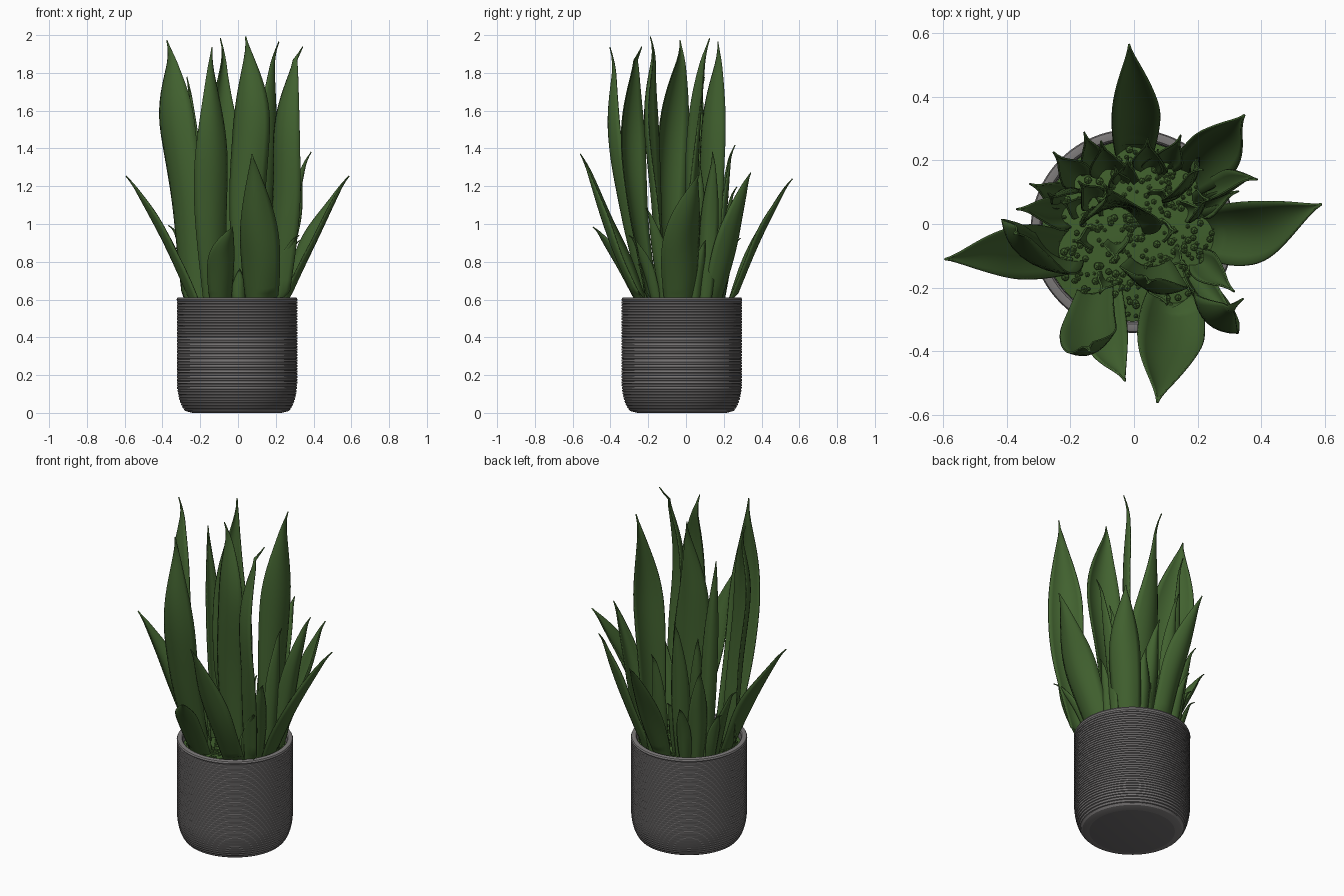
import bpy, bmesh, math, random
from mathutils import Vector

if "Cube" in bpy.data.objects:
    bpy.data.objects.remove(bpy.data.objects["Cube"])

random.seed(4)
CX, CY = -0.005, -0.022          # pot centre


def material(name, col):
    m = bpy.data.materials.new(name)
    m.diffuse_color = (*col, 1)
    m.use_nodes = True
    m.node_tree.nodes["Principled BSDF"].inputs["Base Color"].default_value = m.diffuse_color
    return m


GREY = material("stone grey", (0.2, 0.19, 0.19))
DARK = material("dark base grey", (0.15, 0.143, 0.148))
GREEN = material("leaf green", (0.054, 0.122, 0.029))
MOSS = material("moss green", (0.052, 0.118, 0.026))


def finish(bm, name, mat, angle=40):
    bmesh.ops.recalc_face_normals(bm, faces=bm.faces)
    me = bpy.data.meshes.new(name)
    bm.to_mesh(me)
    bm.free()
    for p in me.polygons:
        p.use_smooth = True
    me.set_sharp_from_angle(angle=math.radians(angle))
    me.materials.append(mat)
    ob = bpy.data.objects.new(name, me)
    bpy.context.collection.objects.link(ob)
    return ob


def lathe(name, profile, mat, seg=96):
    bm = bmesh.new()
    rings = []
    for r, z in profile:
        rings.append([bm.verts.new((CX + r * math.cos(2 * math.pi * i / seg),
                                    CY + r * math.sin(2 * math.pi * i / seg), z)) for i in range(seg)])
    for a, b in zip(rings, rings[1:]):
        for i in range(seg):
            j = (i + 1) % seg
            bm.faces.new((a[i], a[j], b[j], b[i]))
    bm.faces.new(rings[0])
    bm.faces.new(rings[-1])
    return finish(bm, name, mat, 25)


# Ribbed pot with rounded foot, plain rim and hollow top
def pot_radius(z):
    k = 0.17
    if z >= k:
        return 0.316
    return 0.248 + 0.068 * math.sqrt(max(0, 1 - ((k - z) / k) ** 2))


profile = [(0.235, 0.0)]
ribs, z0, z1 = 40, 0.008, 0.592
for i in range(ribs):
    for f, d in ((0.0, -0.002), (0.15, 0.003), (0.75, 0.003), (0.9, -0.002)):
        z = z0 + (z1 - z0) * (i + f) / ribs
        profile.append((pot_radius(z) + d, z))
profile += [(0.318, 0.594), (0.32, 0.6), (0.316, 0.609), (0.308, 0.612),
            (0.292, 0.611), (0.286, 0.604), (0.284, 0.54)]
pot = lathe("pot", profile, GREY)
pot.data.materials.append(DARK)
for p in pot.data.polygons:
    if p.center.z < 0.002:                       # underside
        p.material_index = 1

# Mossy ground cover: low dome with small lumps
lathe("moss_bed", [(0.284, 0.52), (0.284, 0.56), (0.2, 0.572), (0.1, 0.578), (0.02, 0.58)], MOSS, 48)
bm = bmesh.new()
for i in range(380):
    r, a = 0.272 * math.sqrt(random.random()), random.uniform(0, 2 * math.pi)
    s = random.uniform(0.006, 0.014)
    new = bmesh.ops.create_icosphere(bm, subdivisions=1, radius=s)["verts"]
    bmesh.ops.translate(bm, verts=new, vec=(CX + r * math.cos(a), CY + r * math.sin(a),
                                            0.578 - 0.04 * r + random.uniform(0, 0.006)))
finish(bm, "moss_lumps", MOSS)


def spline(pts, t):
    """Catmull-Rom curve through pts, t from 0 to 1."""
    p = [pts[0] * 2 - pts[1]] + pts + [pts[-1] * 2 - pts[-2]]
    s = min(t * (len(pts) - 1), len(pts) - 1.0001)
    i = int(s)
    f = s - i
    a, b, c, d = p[i:i + 4]
    return 0.5 * (2 * b + (c - a) * f + (2 * a - 5 * b + 4 * c - d) * f * f
                  + (3 * b - a - 3 * c + d) * f ** 3)


def leaf(name, pts, width, ang=None, peak=0.55, cup=0.22, twist=0, base=0.62, hook=0.02, sharp=1.1):
    """Blade along pts; ang is the compass direction of its width."""
    pts = [Vector(p) for p in pts]
    mid = pts[len(pts) // 2]
    out = Vector((mid.x - CX, mid.y - CY, 0))
    if ang is None:
        lean = pts[-1] - pts[0]
        ang = math.degrees(math.atan2(lean.y, lean.x)) + 90
    rows, cols = 30, 8
    phase = random.uniform(0, 6)
    bm = bmesh.new()
    grid = []
    for r in range(rows + 1):
        t = r / rows
        c = spline(pts, t)
        tan = (spline(pts, min(1, t + 0.02)) - spline(pts, max(0, t - 0.02))).normalized()
        a = math.radians(ang + twist * (t - 0.5))
        side = Vector((math.cos(a), math.sin(a), 0))
        side = (side - tan * side.dot(tan)).normalized()
        n = tan.cross(side)
        if n.dot(out) > 0:
            n = -n                                    # n points to the plant's middle
        if t < peak:
            w = base + (1 - base) * math.sin(t / peak * math.pi / 2)
        else:
            w = max(0.015, math.cos((t - peak) / (1 - peak) * math.pi / 2) ** sharp)
        h = w * width / 2
        c = c - n * hook * max(0, (t - 0.88) / 0.12) ** 2      # hooked tip
        row = []
        for k in range(cols + 1):
            u = 2 * k / cols - 1
            wave = 0.06 * u * math.sin(9 * t + phase)
            v = c + side * (u * h) + n * (h * (2 * cup * u * u - cup + wave))
            d = math.hypot(v.x - CX, v.y - CY)
            if v.z < 0.62 and d > 0.275:                       # stay inside the pot
                v.x, v.y = CX + (v.x - CX) * 0.275 / d, CY + (v.y - CY) * 0.275 / d
            row.append(bm.verts.new(v))
        grid.append(row)
    for a, b in zip(grid, grid[1:]):
        for k in range(cols):
            bm.faces.new((a[k], a[k + 1], b[k + 1], b[k]))
    ob = finish(bm, name, GREEN, 60)
    mod = ob.modifiers.new("thickness", "SOLIDIFY")
    mod.thickness = 0.006
    mod.offset = 0


# Tall upright leaves: path, width, width direction, twist, widest point
tall = [
    ([(0.05, -0.12, 0.54), (0.045, -0.16, 1.1), (0.07, -0.195, 1.6), (0.05, -0.16, 1.99)], 0.2, -10, -15, 0.58),
    ([(-0.12, -0.2, 0.54), (-0.14, -0.32, 1.05), (-0.135, -0.39, 1.5), (-0.15, -0.375, 1.935)], 0.18, 18, 10, 0.5),
    ([(0.2, -0.18, 0.54), (0.245, -0.27, 1.1), (0.25, -0.295, 1.55), (0.32, -0.255, 1.945)], 0.19, -38, -20, 0.55),
    ([(-0.23, -0.09, 0.54), (-0.275, -0.1, 1.08), (-0.343, -0.075, 1.58), (-0.355, -0.01, 1.97)], 0.24, -40, -10, 0.6),
    ([(-0.03, 0.03, 0.54), (-0.04, 0.03, 1.05), (-0.085, 0.055, 1.55), (-0.07, 0.105, 1.985)], 0.25, 10, 80, 0.3),
    ([(0.14, 0.1, 0.54), (0.15, 0.12, 1.1), (0.17, 0.14, 1.55), (0.19, 0.185, 1.965)], 0.17, 52, 15, 0.55),
]
for i, (p, w, a, tw, pk) in enumerate(tall):
    leaf(f"tall_leaf_{i + 1}", p, w, a, peak=pk, twist=tw, hook=0.03, sharp=1.3)

# Shorter leaves leaning outwards round the edge
outer = [
    ([(-0.21, -0.09, 0.54), (-0.38, -0.09, 0.92), (-0.585, -0.11, 1.26)], 0.17),
    ([(0.22, -0.03, 0.54), (0.39, -0.02, 0.92), (0.58, 0.06, 1.26)], 0.2),
    ([(0.0, 0.22, 0.54), (0.005, 0.375, 0.92), (-0.015, 0.555, 1.245)], 0.15),
    ([(0.125, -0.22, 0.54), (0.11, -0.385, 0.93), (0.075, -0.55, 1.375)], 0.21),
    ([(0.16, 0.14, 0.54), (0.27, 0.24, 0.95), (0.34, 0.335, 1.275)], 0.17),
    ([(-0.09, -0.22, 0.54), (-0.085, -0.37, 0.82), (-0.03, -0.485, 0.99)], 0.14),
]
for i, (p, w) in enumerate(outer):
    leaf(f"outer_leaf_{i + 1}", p, w, peak=0.42, cup=0.25, base=0.75, hook=0.01)

# Narrow middle leaves and young shoots: base x, y, then tip x, y, z, width, width direction
young = [
    (0.21, 0.09, 0.37, 0.15, 1.385, 0.11, 60), (-0.2, 0.1, -0.26, 0.08, 1.78, 0.085, 30),
    (-0.08, 0.16, -0.1, 0.24, 1.42, 0.11, 10), (-0.21, 0.02, -0.35, 0.05, 1.0, 0.10, 100),
    (-0.17, 0.14, -0.24, 0.21, 1.15, 0.10, 40), (0.06, 0.17, 0.04, 0.25, 1.2, 0.11, -10),
    (0.2, -0.11, 0.3, -0.2, 1.09, 0.10, 50), (-0.12, 0.18, -0.15, 0.27, 0.93, 0.08, 20),
    (0.1, 0.18, 0.14, 0.26, 0.98, 0.09, -20), (-0.22, 0.08, -0.31, 0.12, 0.88, 0.08, 70),
    (0.19, 0.04, 0.22, 0.08, 1.3, 0.10, 80), (-0.13, 0.07, -0.16, 0.12, 1.3, 0.09, 45),
    (-0.03, 0.13, -0.02, 0.19, 0.9, 0.08, 0), (0.22, 0.04, 0.31, 0.1, 0.92, 0.07, 100),
    (0.17, -0.15, 0.31, -0.29, 0.95, 0.08, 45), (-0.05, -0.05, -0.06, -0.1, 0.85, 0.08, 10),
]
for i in range(12):                                   # short shoots near the soil
    a, r = i * 2.4, 0.1 + 0.009 * i
    x, y = CX + r * math.cos(a), CY + r * math.sin(a)
    young.append((x, y, CX + (x - CX) * 1.25, CY + (y - CY) * 1.25,
                  random.uniform(0.66, 0.85), 0.07, math.degrees(a) + 90))
for i, (x, y, tx, ty, tz, w, a) in enumerate(young):
    m = (x + (tx - x) * 0.42, y + (ty - y) * 0.42, 0.54 + (tz - 0.54) * 0.55)
    leaf(f"young_leaf_{i + 1}", [(x, y, 0.54), m, (tx, ty, tz)], w, a, peak=0.4, cup=0.35, hook=0.02)
